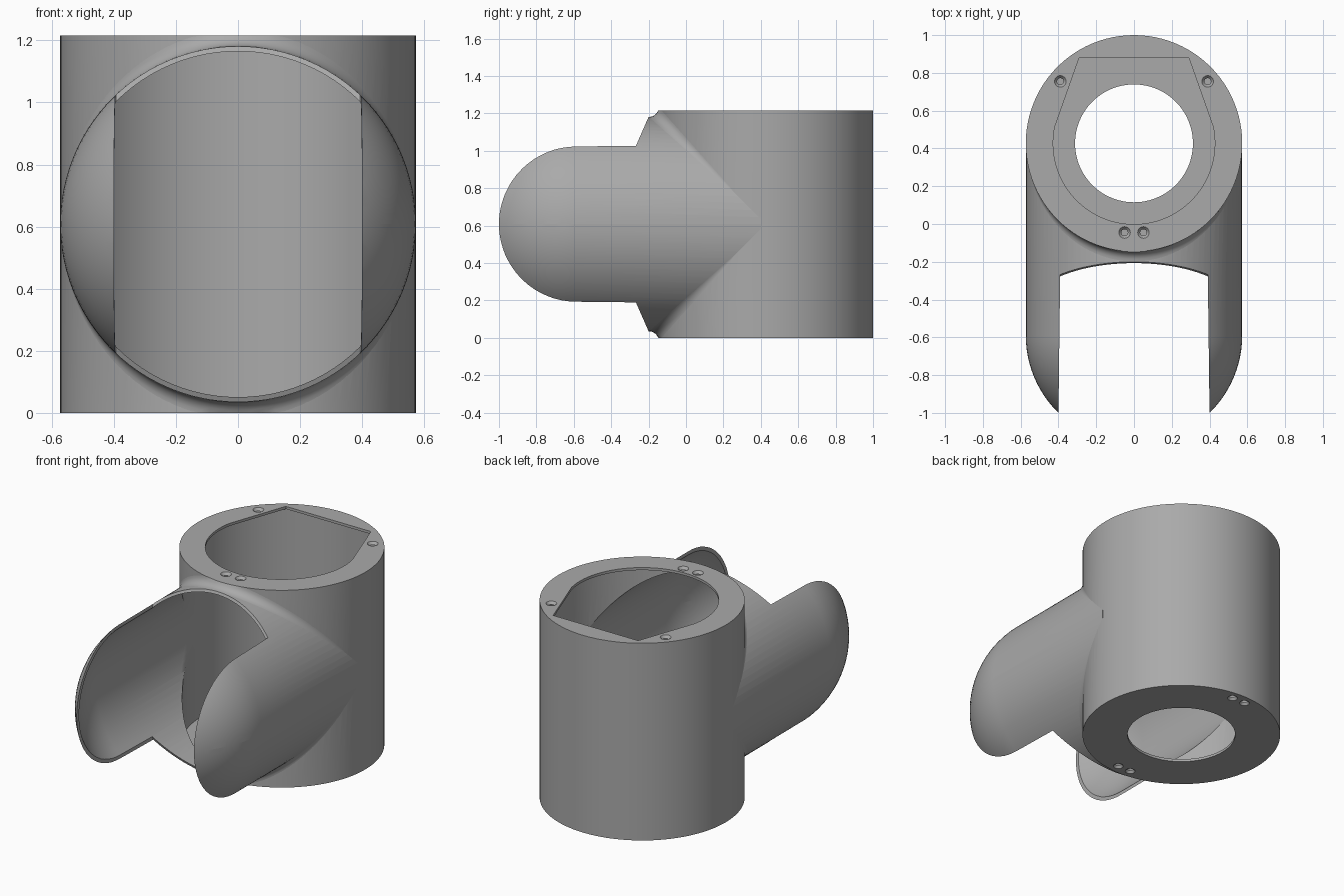
import bpy, bmesh, math
from mathutils import Matrix, Vector

cube = bpy.data.objects.get("Cube")
if cube:
    bpy.data.objects.remove(cube, do_unlink=True)

SEG = 96
R, WALL = 0.573, 0.016        # outer radius and shell thickness
CY, CZ, H = 0.427, 0.608, 1.216  # body axis, arm axis height, body height
DOME_Y = -0.59

grey = bpy.data.materials.new("plain grey")
grey.use_nodes = True
colour = (0.4, 0.4, 0.4, 1)
grey.diffuse_color = colour
grey.node_tree.nodes["Principled BSDF"].inputs["Base Color"].default_value = colour


def finish(name, bm, closed=True):
    if closed:
        bmesh.ops.remove_doubles(bm, verts=bm.verts, dist=1e-6)
        bmesh.ops.recalc_face_normals(bm, faces=bm.faces)
    mesh = bpy.data.meshes.new(name)
    bm.to_mesh(mesh)
    bm.free()
    mesh.materials.append(grey)
    obj = bpy.data.objects.new(name, mesh)
    bpy.context.collection.objects.link(obj)
    return obj


def cylinder(name, r1, r2, x, y, z0, z1, seg=SEG):
    bm = bmesh.new()
    bmesh.ops.create_cone(bm, cap_ends=True, segments=seg, radius1=r1, radius2=r2,
                          depth=z1 - z0, matrix=Matrix.Translation((x, y, (z0 + z1) / 2)))
    return finish(name, bm)


def prism(name, ring_a, ring_b):
    bm = bmesh.new()
    a = [bm.verts.new(p) for p in ring_a]
    b = [bm.verts.new(p) for p in ring_b]
    bm.faces.new(a)
    bm.faces.new(b[::-1])
    for i in range(len(a)):
        j = (i + 1) % len(a)
        bm.faces.new((a[i], a[j], b[j], b[i]))
    return finish(name, bm)


def domed_tube(name, r):
    """Horizontal round bar along y with a hemispherical front end."""
    profile = [(0, 0.40), (r, 0.40)]
    steps = SEG // 4
    for i in range(steps + 1):
        a = math.pi / 2 * i / steps
        profile.append((r * math.cos(a) if i < steps else 0, DOME_Y - r * math.sin(a)))
    bm = bmesh.new()
    vs = [bm.verts.new((x, y, CZ)) for x, y in profile]
    edges = [bm.edges.new(pair) for pair in zip(vs, vs[1:])]
    bmesh.ops.spin(bm, geom=vs + edges, cent=(0, 0, CZ), axis=(0, 1, 0),
                   angle=2 * math.pi, steps=SEG, use_duplicate=False)
    return finish(name, bm)


def combine(target, other, operation):
    mod = target.modifiers.new(operation, "BOOLEAN")
    mod.operation, mod.object, mod.solver = operation, other, "EXACT"
    bpy.context.view_layer.objects.active = target
    bpy.ops.object.modifier_apply(modifier=mod.name)
    bpy.data.objects.remove(other, do_unlink=True)


# Outer form: upright drum joined by a domed horizontal tube
housing = cylinder("housing", R, R, 0, CY, 0, H)
combine(housing, domed_tube("tube", R), "UNION")

# Hollow interior of the same shape
cavity = cylinder("cavity", R - WALL, R - WALL, 0, CY, WALL, H - WALL)
combine(cavity, domed_tube("bore", R - WALL), "UNION")
combine(housing, cavity, "DIFFERENCE")

# Front slot that leaves two side arms, with sloped back edges
side = [(-1.3, 1.3), (-0.148, 1.3), (-0.31, 0.93)]
side += [(y, 2 * CZ - z) for y, z in reversed(side)]


def slot_ring(sign):
    return [(sign * (0.39 - 0.0125 * (y + 0.2)), y, z) for y, z in side]


combine(housing, prism("slot", slot_ring(-1), slot_ring(1)), "DIFFERENCE")

# Top opening: round at the front, tapering to a flat back edge
outline = [(-0.29, 0.88), (0.29, 0.88)]
for i in range(61):
    a = math.radians(12 - 204 * i / 60)
    outline.append((0.428 * math.cos(a), CY + 0.428 * math.sin(a)))
combine(housing, prism("opening", [(x, y, H - 0.05) for x, y in outline],
                       [(x, y, H + 0.05) for x, y in outline]), "DIFFERENCE")

# Round hole in the floor
combine(housing, cylinder("floor_hole", 0.312, 0.312, 0, CY, -0.05, 0.05), "DIFFERENCE")

# Countersunk screw holes in both end plates
for s in (-1, 1):
    for x, y in ((0.39, 0.755), (0.05, -0.045)):
        combine(housing, cylinder("screw", 0.014, 0.034, s * x, y,
                                  H - WALL - 0.004, H + 0.004, 24), "DIFFERENCE")
    for y in (CY - 0.515, CY + 0.515):
        combine(housing, cylinder("screw", 0.032, 0.014, s * 0.045, y,
                                  -0.004, WALL + 0.004, 24), "DIFFERENCE")


# Blended fillets where the tube meets the drum
def fillet(name, flip):
    bm = bmesh.new()
    rows = []
    for i in range(49):
        t = math.radians(-72 + 3 * i)
        d = 0.05 * math.cos(t * 1.2) + 0.002
        corner = Vector((R * math.sin(t), CY - R * math.cos(t), CZ + R * math.cos(t)))
        row = []
        for k in range(7):
            a = math.pi / 2 * k / 6
            p = corner + Vector((0, -d * (1 - math.sin(a)), d * (1 - math.cos(a))))
            p.z = min(p.z, H)
            if flip:
                p.z = 2 * CZ - p.z
            row.append(bm.verts.new(p))
        rows.append(row)
    for r0, r1 in zip(rows, rows[1:]):
        for k in range(6):
            face = (r0[k], r1[k], r1[k + 1], r0[k + 1])
            bm.faces.new(face[::-1] if flip else face)
    return finish(name, bm, closed=False)


parts = [housing, fillet("upper_fillet", False), fillet("lower_fillet", True)]

# Smooth shading with crisp rims
bpy.ops.object.select_all(action="DESELECT")
for part in parts:
    part.select_set(True)
bpy.context.view_layer.objects.active = housing
bpy.ops.object.shade_smooth_by_angle(angle=math.radians(30))
